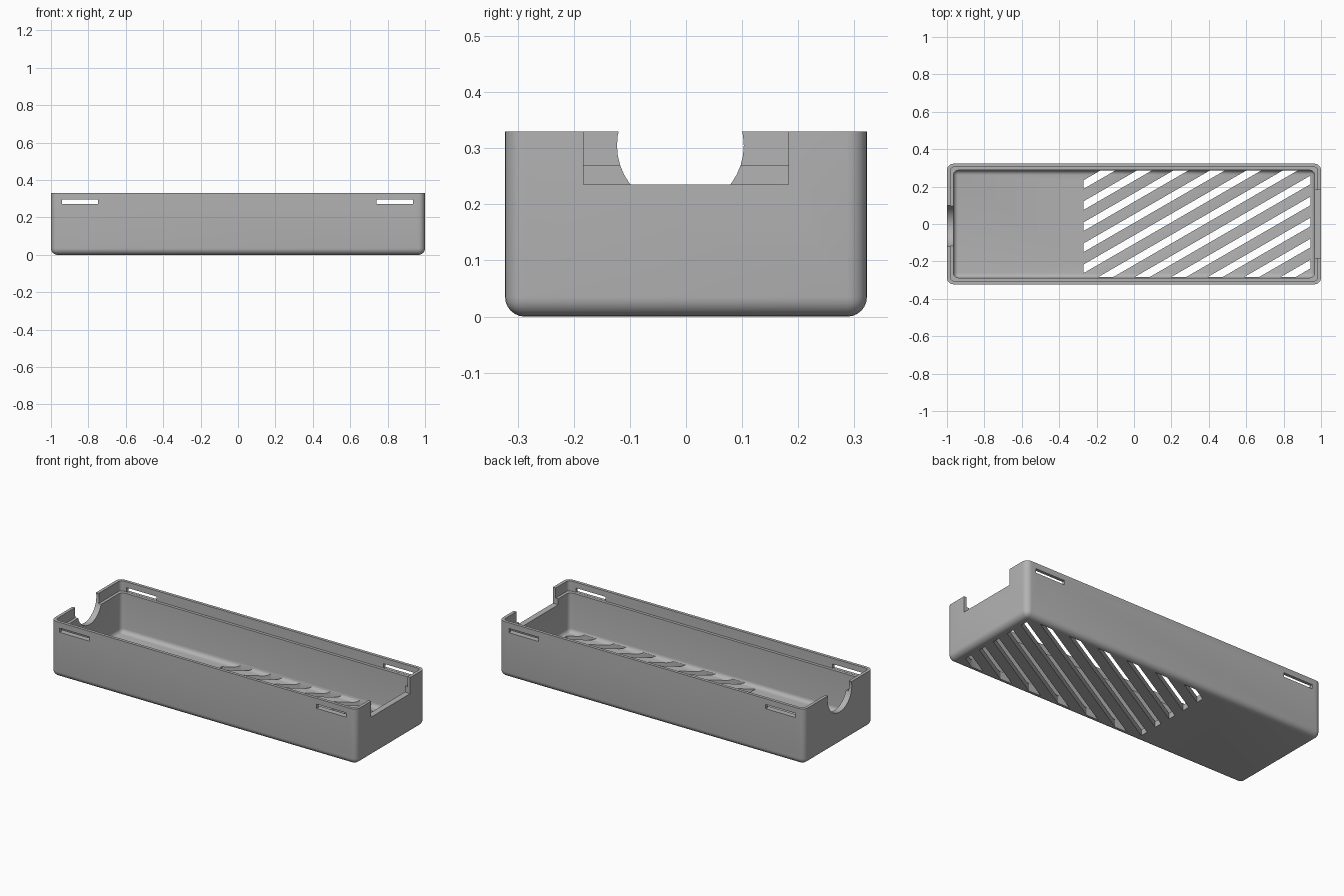
import bpy, bmesh, math
from mathutils import Matrix

if "Cube" in bpy.data.objects:
    bpy.data.objects.remove(bpy.data.objects["Cube"])

LENGTH, WIDTH, HEIGHT = 2.0, 0.645, 0.33
WALL, LIP, RADIUS = 0.035, 0.018, 0.035

grey = bpy.data.materials.new("grey_plastic")
grey.use_nodes = True
colour = (0.45, 0.45, 0.45, 1)
grey.diffuse_color = colour
grey.node_tree.nodes["Principled BSDF"].inputs["Base Color"].default_value = colour


def make_object(name, bm):
    mesh = bpy.data.meshes.new(name)
    bm.to_mesh(mesh)
    bm.free()
    mesh.materials.append(grey)
    obj = bpy.data.objects.new(name, mesh)
    bpy.context.collection.objects.link(obj)
    return obj


def add_box(bm, lo, hi):
    size = [b - a for a, b in zip(lo, hi)]
    mid = [(a + b) / 2 for a, b in zip(lo, hi)]
    move = Matrix.Translation(mid) @ Matrix.Diagonal((*size, 1))
    return bmesh.ops.create_cube(bm, size=1, matrix=move)["verts"]


def tub(name, inset, bottom, top, radius, round_floor=True):
    """Box with rounded upright edges and, if wanted, a rounded floor edge."""
    bm = bmesh.new()
    x, y = LENGTH / 2 - inset, WIDTH / 2 - inset
    add_box(bm, (-x, -y, bottom), (x, y, top))
    edges = []
    for e in bm.edges:
        a, b = (v.co.z for v in e.verts)
        if abs(a - b) > 0.01 or (round_floor and max(a, b) < bottom + 0.01):
            edges.append(e)
    bmesh.ops.bevel(bm, geom=edges, offset=radius, segments=6, profile=0.5,
                    affect='EDGES')
    return make_object(name, bm)


def boolean(obj, cutter, operation='DIFFERENCE'):
    mod = obj.modifiers.new("cut", 'BOOLEAN')
    mod.object, mod.operation, mod.solver = cutter, operation, 'EXACT'
    bpy.context.view_layer.objects.active = obj
    bpy.ops.object.modifier_apply(modifier=mod.name)
    bpy.data.objects.remove(cutter)


# Shell, hollowed out with a stepped rim
case = tub("case_shell", 0, 0, HEIGHT, RADIUS)
boolean(case, tub("cavity", WALL, WALL, HEIGHT + 0.1, 0.025))
boolean(case, tub("rim_step", LIP, 0.27, HEIGHT + 0.1, 0.02, False))

# Wide notch in the right end wall
bm = bmesh.new()
add_box(bm, (0.9, -0.183, 0.235), (1.1, 0.183, 0.5))
boolean(case, make_object("end_notch", bm))

# Round cable opening in the left end wall
bm = bmesh.new()
bmesh.ops.create_cone(bm, cap_ends=True, segments=40, radius1=0.113, radius2=0.113,
                      depth=0.2, matrix=Matrix.Translation((-1, -0.01, 0.305))
                      @ Matrix.Rotation(math.pi / 2, 4, 'Y'))
boolean(case, make_object("cable_opening", bm))

# Clip slots through both long walls
bm = bmesh.new()
for x in (-0.845, 0.838):
    add_box(bm, (x - 0.097, -0.5, 0.271), (x + 0.097, 0.5, 0.296))
boolean(case, make_object("clip_slots", bm))

# Slanted floor vents, trimmed to a rectangle
ANGLE, PITCH, SLOT = math.radians(30), 0.195, 0.04
bm = bmesh.new()
for i in range(-6, 7):
    bar = add_box(bm, (-1.5, -SLOT / 2, -0.1), (1.5, SLOT / 2, 0.1))
    bmesh.ops.transform(bm, verts=bar, matrix=Matrix.Translation((0.34 + i * PITCH, 0, 0))
                        @ Matrix.Rotation(ANGLE, 4, 'Z'))
vents = make_object("floor_vents", bm)
bm = bmesh.new()
add_box(bm, (-0.27, -0.283, -0.05), (0.945, 0.286, 0.06))
boolean(vents, make_object("vent_area", bm), 'INTERSECT')
boolean(case, vents)

# Smooth the rounded edges only
bpy.ops.object.select_all(action='DESELECT')
case.select_set(True)
bpy.context.view_layer.objects.active = case
bpy.ops.object.shade_smooth_by_angle(angle=math.radians(30))
